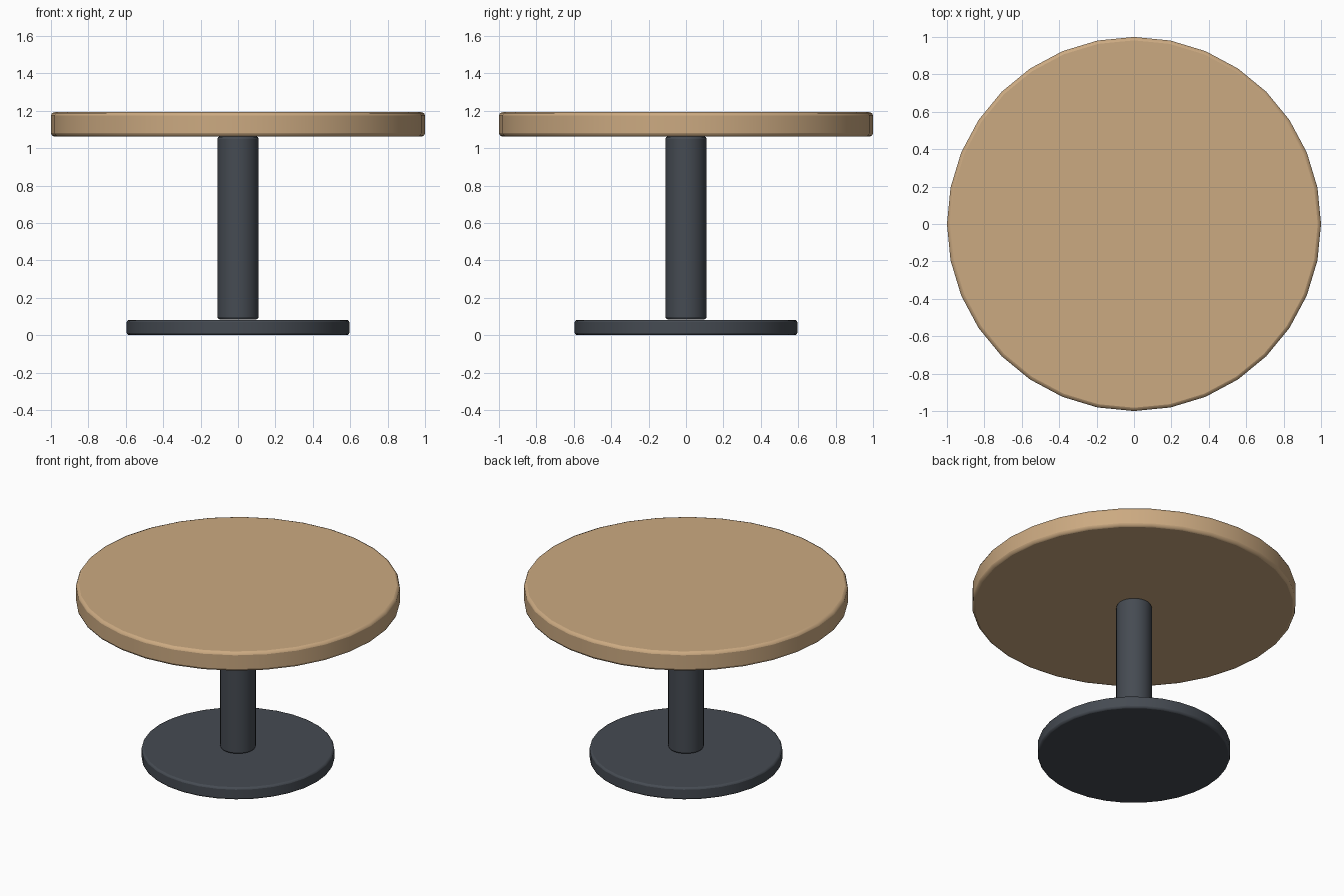
import bpy
import math

if "Cube" in bpy.data.objects:
    bpy.data.objects.remove(bpy.data.objects["Cube"])


def material(name, color):
    m = bpy.data.materials.new(name)
    m.diffuse_color = color
    m.use_nodes = True
    m.node_tree.nodes["Principled BSDF"].inputs["Base Color"].default_value = m.diffuse_color
    return m


def disc(name, radius, z0, z1, bevel, mat):
    bpy.ops.mesh.primitive_cylinder_add(vertices=32, radius=radius, depth=z1 - z0,
                                        location=(0, 0, (z0 + z1) / 2))
    ob = bpy.context.object
    ob.name = name
    ob.data.materials.append(mat)
    # Softened rims only; the facets around the side stay unbevelled
    mod = ob.modifiers.new("rim", 'BEVEL')
    mod.width = bevel
    mod.segments = 2
    mod.limit_method = 'ANGLE'
    mod.angle_limit = math.radians(40)
    bpy.ops.object.shade_smooth_by_angle(angle=math.radians(50))
    return ob


wood = material("wood", (0.60, 0.40, 0.22, 1))
metal = material("dark_metal", (0.06, 0.07, 0.085, 1))

# Floor plate, column and round top
disc("base_plate", 0.595, 0.0, 0.082, 0.012, metal)
disc("column", 0.11, 0.085, 1.062, 0.012, metal)
disc("table_top", 1.0, 1.062, 1.192, 0.018, wood)
